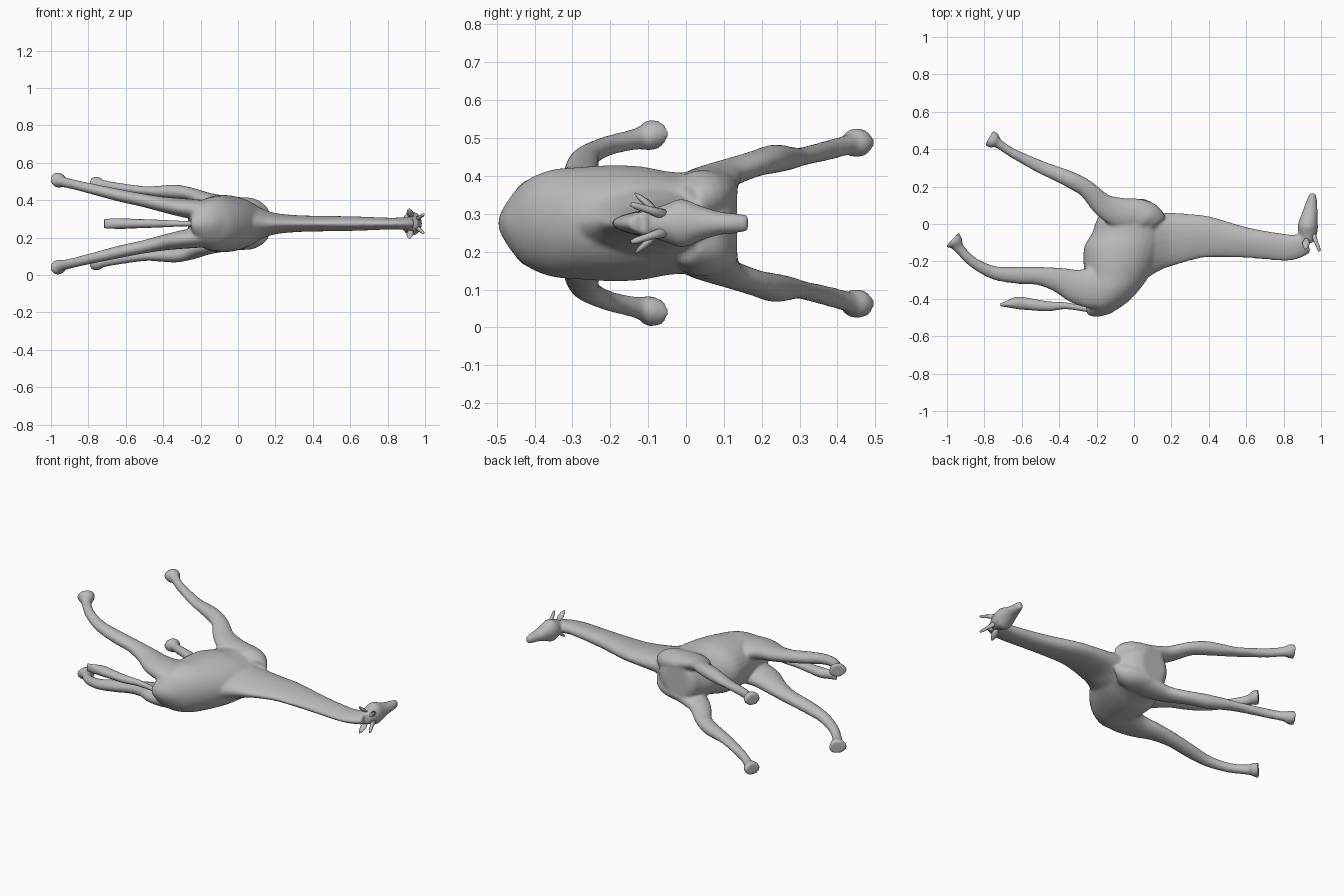
import bpy, bmesh, math
from mathutils import Vector

if "Cube" in bpy.data.objects:
    bpy.data.objects.remove(bpy.data.objects["Cube"])

ZC = 0.275  # height of the symmetry plane (animal lies on its side, head to +x)

mat = bpy.data.materials.new("plain_grey")
mat.diffuse_color = (0.5, 0.5, 0.5, 1)
mat.use_nodes = True
mat.node_tree.nodes["Principled BSDF"].inputs["Base Color"].default_value = mat.diffuse_color


def finish(bm, name):
    bmesh.ops.recalc_face_normals(bm, faces=bm.faces)
    me = bpy.data.meshes.new(name)
    bm.to_mesh(me)
    bm.free()
    me.materials.append(mat)
    ob = bpy.data.objects.new(name, me)
    bpy.context.collection.objects.link(ob)
    for p in me.polygons:
        p.use_smooth = True
    return ob


def refine(rows, steps=4):
    """Smooth spline through the stations."""
    out = []
    for i in range(len(rows) - 1):
        p0, p1, p2, p3 = (rows[max(i - 1, 0)], rows[i], rows[i + 1], rows[min(i + 2, len(rows) - 1)])
        for s in range(steps):
            t = s / steps
            out.append([b + .5 * t * (c - a + t * (2 * a - 5 * b + 4 * c - d + t * (3 * (b - c) + d - a)))
                        for a, b, c, d in zip(p0, p1, p2, p3)])
    return out + [list(rows[-1])]


def loft(bm, rows, sides=20, mirror=1, taper=0, axis=None):
    """Rows: x, y, side offset, radius in the xy plane, radius in z."""
    rows = refine(rows)
    pts = [Vector((r[0], r[1], 0)) for r in rows]
    rings = []
    for i, r in enumerate(rows):
        t = axis or (pts[min(i + 1, len(pts) - 1)] - pts[max(i - 1, 0)]).normalized()
        n = Vector((-t.y, t.x, 0))
        c = Vector((r[0], r[1], ZC + mirror * r[2]))
        ring = []
        for k in range(sides):
            a = 2 * math.pi * k / sides
            w = r[4] * math.sin(a) * (1 + taper * math.cos(a))
            ring.append(bm.verts.new(c + n * r[3] * math.cos(a) + Vector((0, 0, w))))
        rings.append(ring)
    faces = [bm.faces.new(rings[0][::-1]), bm.faces.new(rings[-1])]
    for a, b in zip(rings, rings[1:]):
        for k in range(sides):
            j = (k + 1) % sides
            faces.append(bm.faces.new((a[k], a[j], b[j], b[k])))
    bmesh.ops.recalc_face_normals(bm, faces=faces)


def fuse(ob, voxel, smooth):
    m = ob.modifiers.new("fuse", 'REMESH')
    m.mode = 'VOXEL'
    m.voxel_size = voxel
    m.use_smooth_shade = True
    s = ob.modifiers.new("soften", 'SMOOTH')
    s.factor = 0.5
    s.iterations = smooth


# torso stations: y, belly x, back x, half width
torso = [(-.495, -.225, -.185, .015), (-.48, -.25, -.13, .045), (-.45, -.255, -.08, .087),
         (-.41, -.255, -.025, .12), (-.35, -.26, .03, .142), (-.28, -.265, .08, .148),
         (-.2, -.27, .12, .153), (-.12, -.265, .15, .15), (-.05, -.225, .16, .137),
         (.02, -.2, .16, .132), (.08, -.16, .13, .135), (.115, -.14, .095, .128), (.135, -.11, .05, .1)]
neck = [(.05, -.1, 0, .19, .115), (.13, -.09, 0, .155, .08), (.2, -.08, 0, .143, .056),
        (.3, -.07, 0, .125, .045), (.4, -.07, 0, .11, .041), (.6, -.1, 0, .082, .038),
        (.8, -.125, 0, .073, .031), (.87, -.12, 0, .066, .032), (.925, -.1, 0, .055, .034)]
head = [(.93, -.1, 0, .03, .035), (.93, -.05, 0, .05, .052), (.93, -.01, 0, .054, .065),
        (.937, .04, 0, .045, .046), (.946, .09, 0, .036, .031), (.952, .13, 0, .027, .027),
        (.956, .165, 0, .016, .022)]
shoulder = [(.11, -.01, .055, .075, .05), (.075, .03, .07, .085, .066), (.02, .05, .085, .085, .056),
            (-.04, .055, .095, .083, .05), (-.1, .06, .105, .08, .045)]
front_leg = [(-.01, .05, .095, .08, .05), (-.09, .065, .11, .08, .043),
             (-.17, .105, .13, .062, .038), (-.25, .185, .158, .048, .035),
             (-.33, .232, .17, .045, .038), (-.42, .272, .172, .039, .031),
             (-.5, .305, .176, .035, .024), (-.65, .38, .194, .025, .027),
             (-.725, .43, .208, .026, .028), (-.745, .443, .212, .042, .037),
             (-.775, .46, .213, .046, .038)]
hind_leg = [(-.08, -.32, .055, .105, .06), (-.2, -.34, .072, .115, .056), (-.3, -.335, .085, .095, .05),
            (-.4, -.3, .102, .068, .042), (-.51, -.278, .125, .049, .036),
            (-.63, -.274, .15, .045, .034), (-.75, -.26, .178, .036, .03),
            (-.86, -.205, .205, .028, .027), (-.935, -.13, .223, .028, .029),
            (-.953, -.102, .231, .042, .039), (-.972, -.083, .235, .054, .04)]

# body with neck, head and legs fused into one skin
bm = bmesh.new()
loft(bm, [((a + b) / 2, y, 0, (b - a) / 2, w) for y, a, b, w in torso], 32, taper=.05,
     axis=Vector((0, 1, 0)))
loft(bm, neck, taper=.25)
loft(bm, head)
for side in (1, -1):
    loft(bm, shoulder, mirror=side)
    loft(bm, front_leg, mirror=side)
    loft(bm, hind_leg, mirror=side)
fuse(finish(bm, "body"), 0.008, 8)

# tail with a flattened tuft
bm = bmesh.new()
loft(bm, [(-.19, -.465, 0, .02, .02), (-.27, -.452, 0, .015, .014), (-.37, -.437, 0, .018, .018),
          (-.46, -.44, 0, .026, .022), (-.55, -.43, 0, .031, .025), (-.62, -.422, 0, .033, .028),
          (-.67, -.427, 0, .02, .027), (-.715, -.432, 0, .007, .024)], 12)
finish(bm, "tail")


# ears and horns
def spike(name, a, b, profile, flat):
    a, b = Vector(a), Vector(b)
    q = (b - a).to_track_quat('Z', 'Y')
    bm = bmesh.new()
    rings = [[bm.verts.new(a.lerp(b, t) + q @ Vector((r * math.cos(k * math.pi / 5),
              r * flat * math.sin(k * math.pi / 5), 0))) for k in range(10)] for t, r in profile]
    for u, v in zip(rings, rings[1:]):
        for k in range(10):
            bm.faces.new((u[k], u[(k + 1) % 10], v[(k + 1) % 10], v[k]))
    bm.faces.new(rings[0][::-1])
    bm.faces.new(rings[-1])
    finish(bm, name)


for side, tag in ((1, "left"), (-1, "right")):
    spike("ear_" + tag, (.925, -.075, ZC + side * .03), (.915, -.135, ZC + side * .08),
          [(0, .01), (.45, .02), (.8, .014), (1, .003)], .5)
    spike("horn_" + tag, (.955, -.05, ZC + side * .02), (.993, -.145, ZC + side * .05),
          [(0, .016), (.5, .01), (.85, .009), (1, .005)], 1)
